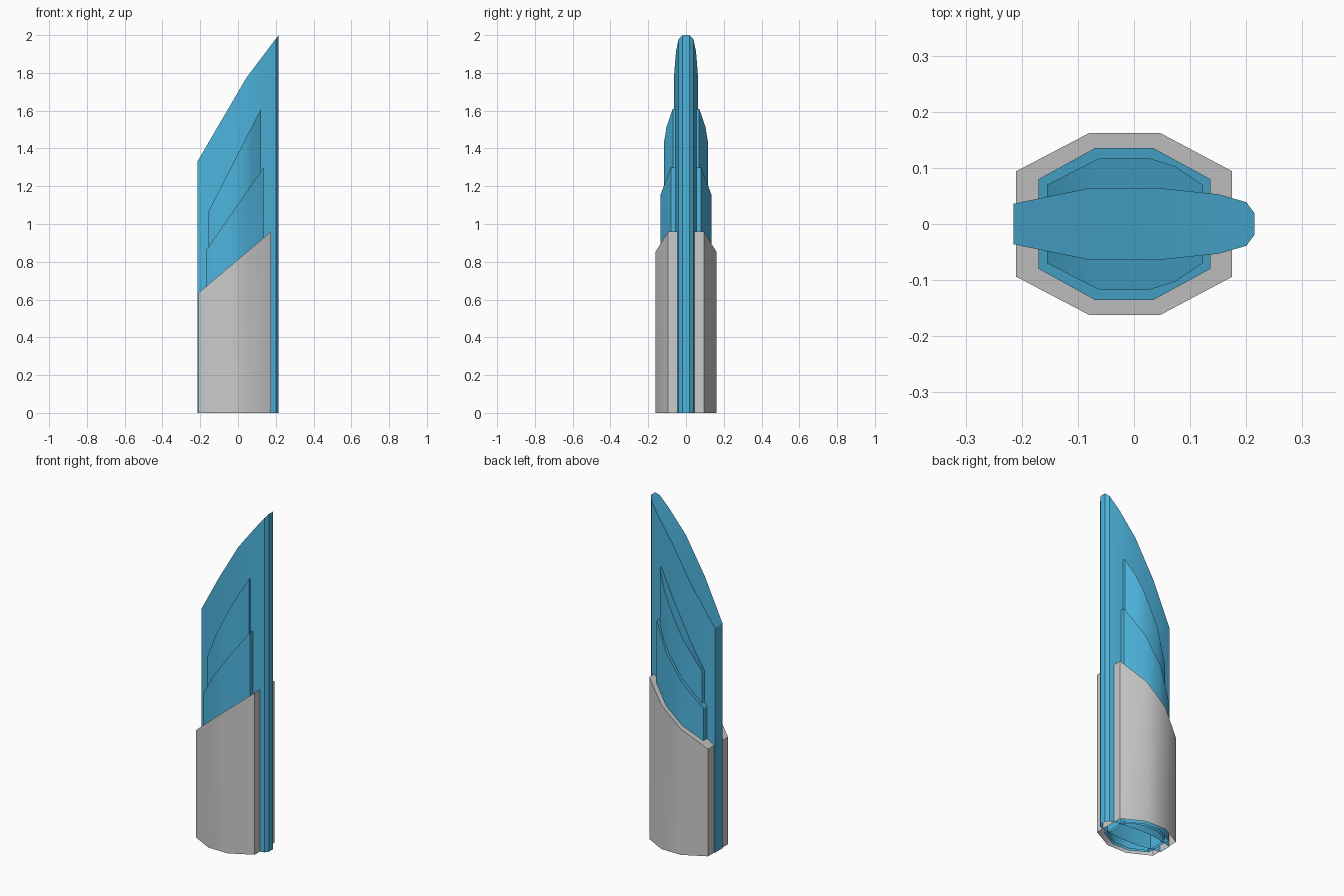
import bpy, bmesh, math

if "Cube" in bpy.data.objects:
    bpy.data.objects.remove(bpy.data.objects["Cube"])

blue = bpy.data.materials.new("blue_glass")
blue.diffuse_color = (0.075, 0.46, 0.73, 1)
blue.use_nodes = True
blue.node_tree.nodes["Principled BSDF"].inputs["Base Color"].default_value = blue.diffuse_color


def tower(name, half, slope, mat=None):
    """Open-bottomed prism: half outline (x, y) mirrored in y, top height from (x, z) points."""
    def top_z(x):
        for (x0, z0), (x1, z1) in zip(slope, slope[1:]):
            if x <= x1 + 1e-6:
                return z0 + (z1 - z0) * (x - x0) / (x1 - x0)
        return slope[-1][1]

    outline = [(x, -y) for x, y in half] + [(x, y) for x, y in reversed(half)]
    bm = bmesh.new()
    low = [bm.verts.new((x, y, 0)) for x, y in outline]
    high = [bm.verts.new((x, y, top_z(x))) for x, y in outline]
    n = len(outline)
    for i in range(n):
        j = (i + 1) % n
        bm.faces.new((low[i], low[j], high[j], high[i]))
    # sloped roof as strips across the width
    for i in range(len(half) - 1):
        bm.faces.new((high[i], high[i + 1], high[n - 2 - i], high[n - 1 - i]))
    mesh = bpy.data.meshes.new(name)
    bm.to_mesh(mesh)
    bm.free()
    obj = bpy.data.objects.new(name, mesh)
    bpy.context.collection.objects.link(obj)
    if mat:
        mesh.materials.append(mat)
    bpy.ops.object.select_all(action='DESELECT')
    obj.select_set(True)
    bpy.context.view_layer.objects.active = obj
    bpy.ops.object.shade_smooth_by_angle(angle=math.radians(30))


# Tall thin central slab with a rounded nose
tower("core_slab",
      [(-0.215, 0.036), (-0.08, 0.064), (0.045, 0.064), (0.15, 0.053), (0.2, 0.039), (0.215, 0.019)],
      [(-0.215, 1.33), (0.045, 1.775), (0.2, 1.98), (0.215, 2.0)], blue)

# Two stepped side volumes
tower("upper_tier",
      [(-0.155, 0.07), (-0.062, 0.117), (0.028, 0.117), (0.073, 0.103), (0.122, 0.07)],
      [(-0.155, 1.07), (0.122, 1.61)], blue)
tower("middle_tier",
      [(-0.17, 0.08), (-0.07, 0.135), (0.035, 0.135), (0.136, 0.08)],
      [(-0.17, 0.86), (0.136, 1.3)], blue)

# Grey base casing
tower("base_casing",
      [(-0.21, 0.094), (-0.08, 0.162), (0.047, 0.162), (0.175, 0.094)],
      [(-0.21, 0.635), (0.175, 0.96)])
